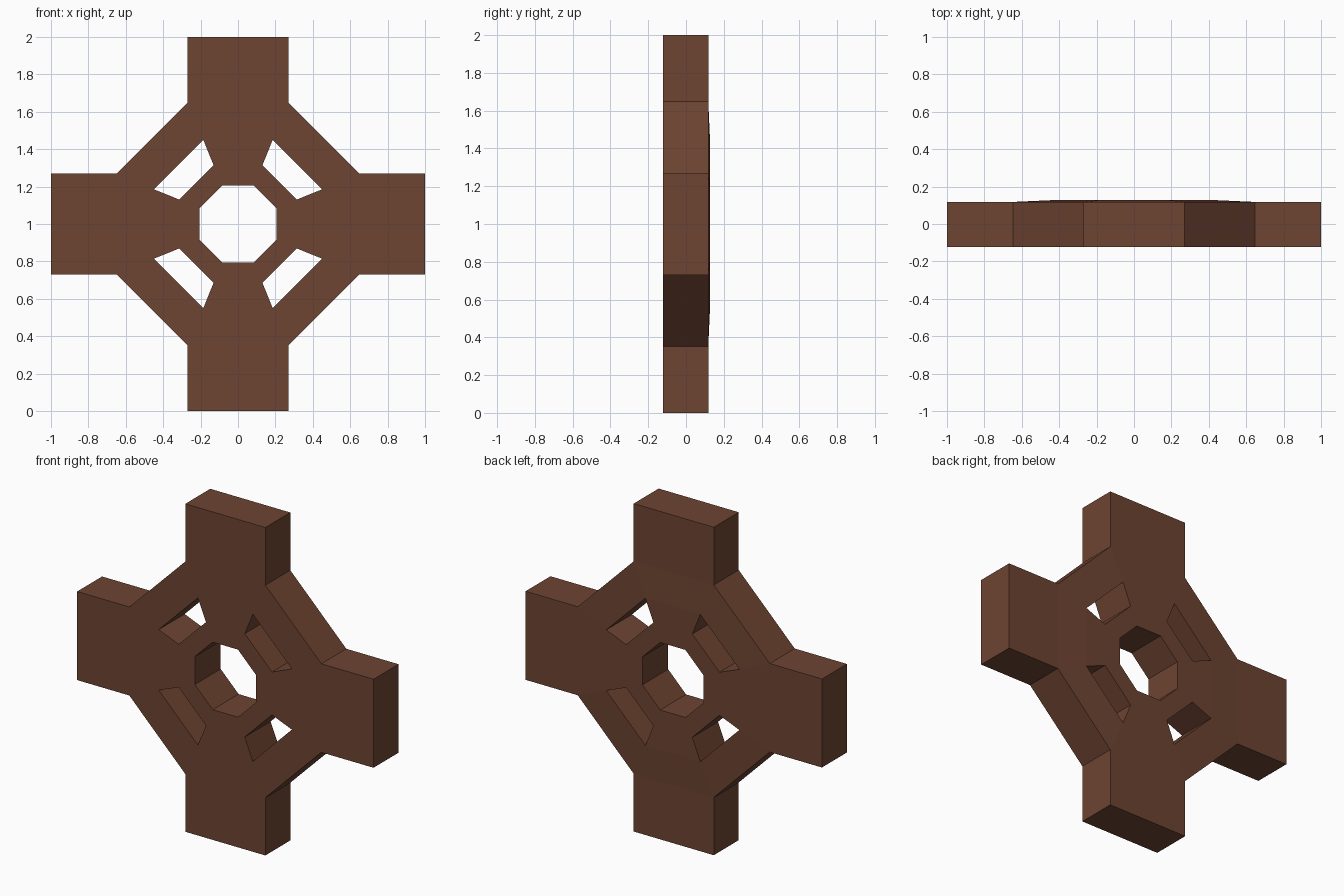
import bpy, bmesh, math
from mathutils import Vector

if "Cube" in bpy.data.objects:
    bpy.data.objects.remove(bpy.data.objects["Cube"])

FRONT, ARM_BACK, HUB_BACK = -0.122, 0.118, 0.127
bm = bmesh.new()


def octagon(rx, rz, y_back):
    """Eight front/back vertex pairs; rx, rz is the corner nearest the vertical arm."""
    r, a0 = math.hypot(rx, rz), math.atan2(rx, rz)
    ring = []
    for k in range(8):
        a = a0 + (k // 2) * math.pi / 2 if k % 2 == 0 else (k // 2 + 1) * math.pi / 2 - a0
        p = Vector((r * math.cos(a), 0, 1 + r * math.sin(a)))
        ring.append([bm.verts.new((p.x, y, p.z)) for y in (FRONT, y_back)])
    return ring


def slab(a, b, c, d):
    """Front and back faces over four vertex pairs."""
    for s in (0, 1):
        bm.faces.new([v[s] for v in (a, b, c, d)])


# Concentric rings: centre hole, inside and outside of the windows, outer edge
rings = [octagon(0.085, 0.206, HUB_BACK), octagon(0.131, 0.315, HUB_BACK),
         octagon(0.185, 0.449, HUB_BACK), octagon(0.27, 0.648, ARM_BACK)]
for i in range(3):
    for k in range(8):
        if i == 1 and k % 2 == 0:
            continue  # diagonal window
        n = (k + 1) % 8
        slab(rings[i][k], rings[i][n], rings[i + 1][n], rings[i + 1][k])

# Four arms
for k in (1, 3, 5, 7):
    a, b = rings[3][k], rings[3][(k + 1) % 8]
    mid = (a[0].co + b[0].co) / 2 - Vector((0, FRONT, 1))
    step = mid.normalized() * (1 - mid.length)
    ends = [[bm.verts.new(v.co + step) for v in pair] for pair in (a, b)]
    slab(a, b, ends[1], ends[0])

# Side walls around every open edge
partner = {}
for f in list(bm.verts):
    partner.setdefault((round(f.co.x, 4), round(f.co.z, 4)), []).append(f)
pair_of = {p[0]: p[1] for p in partner.values()}
for e in [e for e in bm.edges if e.is_boundary and e.verts[0] in pair_of and e.verts[1] in pair_of]:
    u, v = e.verts
    bm.faces.new((u, v, pair_of[v], pair_of[u]))
bmesh.ops.recalc_face_normals(bm, faces=bm.faces[:])

mesh = bpy.data.meshes.new("ringed_cross")
bm.to_mesh(mesh)
bm.free()
cross = bpy.data.objects.new("ringed_cross", mesh)
bpy.context.collection.objects.link(cross)

mat = bpy.data.materials.new("brown_stone")
mat.diffuse_color = (0.155, 0.058, 0.032, 1)
mat.use_nodes = True
mat.node_tree.nodes["Principled BSDF"].inputs["Base Color"].default_value = mat.diffuse_color
mesh.materials.append(mat)
